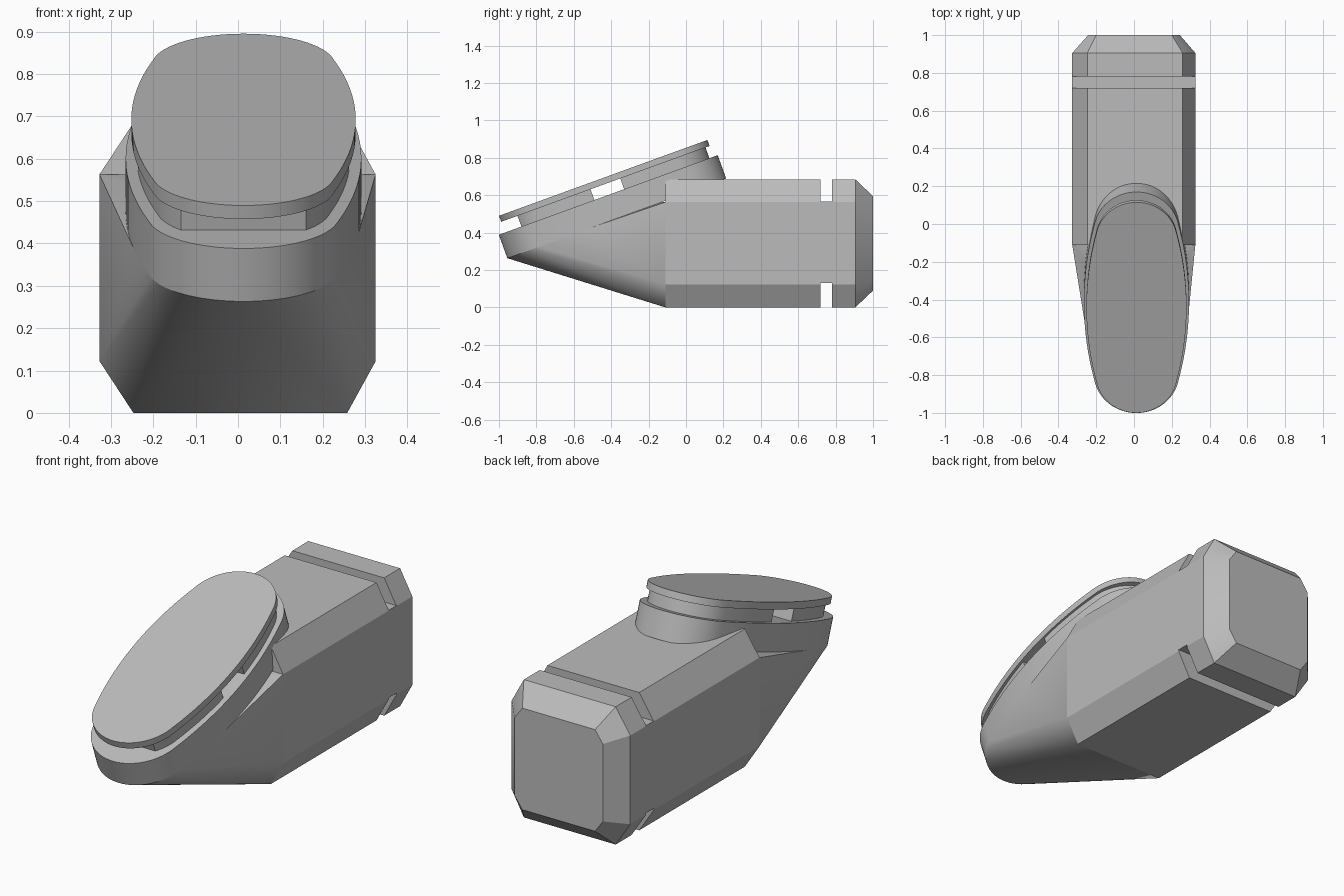
import bpy, bmesh, math
from mathutils import Vector, Matrix

old = bpy.data.objects.get("Cube")
if old:
    bpy.data.objects.remove(old, do_unlink=True)

grey = bpy.data.materials.new("plain grey")
grey.use_nodes = True
COLOUR = (0.5, 0.5, 0.5, 1)
grey.diffuse_color = COLOUR
grey.node_tree.nodes["Principled BSDF"].inputs["Base Color"].default_value = COLOUR

# Frame of the sloping pad: local x across, y up the slope, z out of the pad
TILT = Matrix.Translation((0.013, -0.4425, 0.6925)) @ Matrix.Rotation(math.radians(20), 4, 'X')


def finish(name, bm):
    bmesh.ops.recalc_face_normals(bm, faces=bm.faces)
    mesh = bpy.data.meshes.new(name)
    bm.to_mesh(mesh)
    bm.free()
    mesh.materials.append(grey)
    obj = bpy.data.objects.new(name, mesh)
    bpy.context.collection.objects.link(obj)
    bpy.ops.object.select_all(action='DESELECT')
    obj.select_set(True)
    bpy.context.view_layer.objects.active = obj
    bpy.ops.object.shade_smooth_by_angle(angle=math.radians(25))
    return obj


def loft(name, rings):
    """Skin matching rings of points and close both ends."""
    bm = bmesh.new()
    loops = [[bm.verts.new(p) for p in ring] for ring in rings]
    n = len(loops[0])
    for a, b in zip(loops, loops[1:]):
        for i in range(n):
            j = (i + 1) % n
            bm.faces.new((a[i], a[j], b[j], b[i]))
    bm.faces.new(loops[0])
    bm.faces.new(loops[-1])
    return finish(name, bm)


def octagon(y, x0, x1, z0, z1, left, right, cz):
    """Box section with cut corners, drawn at depth y."""
    return [Vector((x, y, z)) for x, z in (
        (x0 + left, z0), (x1 - right, z0), (x1, z0 + cz), (x1, z1 - cz),
        (x1 - right, z1), (x0 + left, z1), (x0, z1 - cz), (x0, z0 + cz))]


def oval(scale=1.0):
    """Long oval of four arcs: round ends and gently bowed sides."""
    quarter = []
    for i in range(13):
        v = 0.417 * i / 12
        quarter.append((math.sqrt(1.68 ** 2 - v * v) - 1.415, v))
    start = math.atan2(0.04, 0.2125)
    for i in range(1, 17):
        a = start + (math.pi / 2 - start) * i / 16
        quarter.append((0.216 * math.cos(a), 0.377 + 0.216 * math.sin(a)))
    half = quarter + [(-x, v) for x, v in reversed(quarter[:-1])]
    full = half + [(-x, -v) for x, v in half[1:-1]]
    return [(x * scale, v * scale) for x, v in full]


def on_slope(outline, height):
    return [TILT @ Vector((x, v, height)) for x, v in outline]


def slope_prism(name, outline, low, high):
    return loft(name, [on_slope(outline, low), on_slope(outline, high)])


def clip(outline, low, high):
    """Keep the part of an outline between two lines across the slope."""
    bm = bmesh.new()
    bm.faces.new([bm.verts.new((x, v, 0)) for x, v in outline])
    for limit, side in ((low, -1), (high, 1)):
        bmesh.ops.bisect_plane(bm, geom=bm.verts[:] + bm.edges[:] + bm.faces[:],
                               plane_co=(0, limit, 0), plane_no=(0, side, 0), clear_outer=True)
    bm.faces.ensure_lookup_table()
    points = [(p.vert.co.x, p.vert.co.y) for p in bm.faces[0].loops]
    bm.free()
    return points


# Main body, groove core and chamfered end block
FRONT = -0.11


def section(y):
    return octagon(y, -0.327, 0.325, 0, 0.685, 0.08, 0.067, 0.122)


loft("body", [section(FRONT), section(0.72)])
loft("groove_core", [[Vector((x, y, z)) for x, z in
                      ((-0.327, 0.13), (0.325, 0.13), (0.325, 0.565), (-0.327, 0.565))]
                     for y in (0.715, 0.785)])
loft("end_block", [section(0.78), section(0.905),
                   octagon(1.0, -0.243, 0.243, 0.09, 0.595, 0.043, 0.043, 0.06)])

# Sloping base and the plate carried above it
BASE_LOW = -0.228
base = [(x, v - 0.006) for x, v in oval(1.05)]
slope_prism("pad_base", base, BASE_LOW, -0.095)
slope_prism("pad_plate", oval(), -0.034, 0)

# Split neck between plate and base
slope_prism("front_neck", clip(oval(0.95), -0.5, -0.085), -0.1, -0.03)
slope_prism("rear_neck", clip(oval(0.96), 0.085, 1), -0.1, -0.03)

# Nose: blends the lower body section into the underside of the base
bm = bmesh.new()
points = [p for p in section(FRONT) if p.z < 0.6]
points += [p for p in on_slope(base, BASE_LOW) if p.y < FRONT]
for p in points:
    bm.verts.new(p)
hull = bmesh.ops.convex_hull(bm, input=bm.verts[:])
loose = [v for v in bm.verts if not v.link_faces]
bmesh.ops.delete(bm, geom=loose, context='VERTS')
finish("nose", bm)
